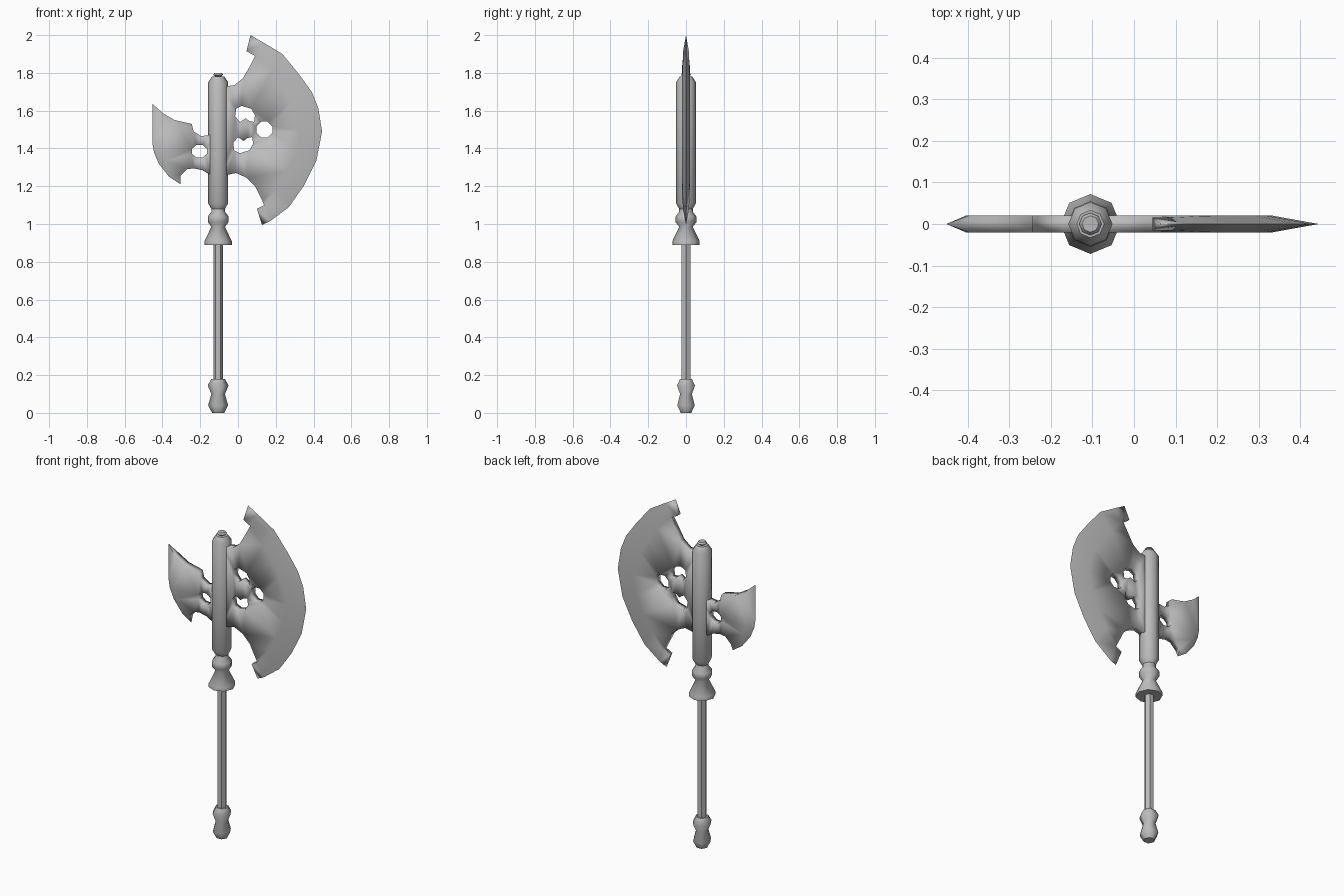
import bpy, bmesh, math
from mathutils import Vector
from mathutils.geometry import delaunay_2d_cdt, intersect_point_line

if "Cube" in bpy.data.objects:
    bpy.data.objects.remove(bpy.data.objects["Cube"])

AXIS_X = -0.105   # the handle stands left of the centre line

steel = bpy.data.materials.new("steel_grey")
steel.use_nodes = True
steel.diffuse_color = (0.5, 0.5, 0.5, 1)
steel.node_tree.nodes["Principled BSDF"].inputs["Base Color"].default_value = (0.5, 0.5, 0.5, 1)


def add_object(name, bm, smooth_angle):
    bmesh.ops.recalc_face_normals(bm, faces=bm.faces)
    mesh = bpy.data.meshes.new(name)
    bm.to_mesh(mesh)
    bm.free()
    mesh.materials.append(steel)
    obj = bpy.data.objects.new(name, mesh)
    bpy.context.collection.objects.link(obj)
    bpy.ops.object.select_all(action="DESELECT")
    obj.select_set(True)
    bpy.context.view_layer.objects.active = obj
    bpy.ops.object.shade_smooth_by_angle(angle=math.radians(smooth_angle))
    return obj


def lathe(name, profile, sides, smooth_angle):
    """Turn (radius, height) pairs about the handle axis and cap both ends."""
    bm = bmesh.new()
    rings = []
    for radius, z in profile:
        angles = [math.tau * i / sides for i in range(sides)]
        rings.append([bm.verts.new((AXIS_X + radius * math.cos(a), radius * math.sin(a), z))
                      for a in angles])
    for low, high in zip(rings, rings[1:]):
        for i in range(sides):
            j = (i + 1) % sides
            bm.faces.new((low[i], low[j], high[j], high[i]))
    bm.faces.new(rings[0])
    bm.faces.new(rings[-1])
    return add_object(name, bm, smooth_angle)


def inside(point, loops):
    """Even-odd test against the outline and its holes."""
    hit = False
    for loop in loops:
        for a, b in zip(loop, loop[1:] + loop[:1]):
            if (a.y > point.y) != (b.y > point.y):
                if point.x < a.x + (b.x - a.x) * (point.y - a.y) / (b.y - a.y):
                    hit = not hit
    return hit


def edge_distance(point, line):
    best = math.inf
    for a, b in zip(line, line[1:]):
        near, t = intersect_point_line(point, a, b)
        near = a.lerp(b, min(1, max(0, t)))
        best = min(best, (point - near).length)
    return best


def ring_hole(x, z, rx, rz, sides=8):
    angles = [math.tau * (i + 0.5) / sides for i in range(sides)]
    return [(x + rx * math.cos(a), z + rz * math.sin(a)) for a in angles]


def blade(name, cutting_edge, back_edge, holes, hub, ramp, half=0.021):
    """Plate with holes whose thickness falls to nothing along the cutting edge."""
    cutting = [Vector(p) for p in cutting_edge]
    loops = [cutting + [Vector(p) for p in back_edge]]
    loops += [[Vector(p) for p in hole] for hole in holes]
    points, edges = [], []
    for loop in loops:
        start, count = len(points), len(loop)
        points += loop
        edges += [(start + i, start + (i + 1) % count) for i in range(count)]
    # ridge where the bevel meets the flat of the plate
    for p in cutting[2:-2]:
        points.append(p + (Vector(hub) - p).normalized() * ramp)
    flat, _, tris, *_ = delaunay_2d_cdt(points, edges, [], 0, 1e-5)

    bm = bmesh.new()
    sides = []
    for sign in (-1, 1):
        sides.append([bm.verts.new((p.x, sign * half * min(1, edge_distance(p, cutting) / ramp), p.y))
                      for p in flat])
    front, back = sides
    uses = {}
    for tri in tris:
        middle = sum((flat[i] for i in tri), Vector((0, 0))) / len(tri)
        if not inside(middle, loops):
            continue
        for side in sides:
            bm.faces.new([side[i] for i in tri])
        for i, j in zip(tri, tri[1:] + tri[:1]):
            uses.setdefault(frozenset((i, j)), []).append((i, j))
    # walls round the holes and the back edge
    for pair in uses.values():
        if len(pair) == 1:
            i, j = pair[0]
            bm.faces.new((front[i], front[j], back[j], back[i]))
    bmesh.ops.remove_doubles(bm, verts=bm.verts, dist=1e-4)
    bmesh.ops.delete(bm, geom=[v for v in bm.verts if not v.link_faces], context="VERTS")
    return add_object(name, bm, 100)


# Handle: six-sided pommel and shaft
lathe("pommel", [(.032, 0), (.053, .04), (.036, .1), (.055, .145), (.036, .18)], 6, 62)
lathe("shaft", [(.026, .15), (.026, .95)], 6, 30)

# Head socket: eight-sided collar, tube and finial
lathe("collar", [(.072, .89), (.072, .91), (.036, .985), (.055, 1.01),
                 (.055, 1.04), (.036, 1.065), (.036, 1.09)], 8, 62)
lathe("socket", [(.036, 1.08), (.053, 1.11), (.053, 1.75), (.033, 1.78)], 8, 50)
lathe("finial", [(.014, 1.77), (.014, 1.78), (.027, 1.79), (.02, 1.8)], 8, 50)

# Large blade with two mirrored holes and a round one
upper_hole = [(-.01, 1.61), (.02, 1.625), (.07, 1.61), (.09, 1.575), (.085, 1.54),
              (.06, 1.545), (.04, 1.56), (.01, 1.54), (-.015, 1.57)]
lower_hole = [(x - .01, 3 - z) for x, z in upper_hole]
blade("large_blade",
      [(.066, 2), (.135, 1.96), (.235, 1.9), (.325, 1.79), (.39, 1.7), (.425, 1.615),
       (.445, 1.49), (.415, 1.335), (.35, 1.205), (.27, 1.09), (.17, 1.015), (.127, .995)],
      [(.1, 1.08), (.138, 1.1), (.13, 1.12), (.09, 1.2), (.045, 1.245), (-.01, 1.27),
       (-.055, 1.26), (-.09, 1.26), (-.09, 1.73), (-.055, 1.73), (-.02, 1.735),
       (.025, 1.77), (.06, 1.83), (.09, 1.89), (.045, 1.915)],
      [upper_hole, lower_hole, ring_hole(.14, 1.5, .045, .045)],
      hub=(0, 1.5), ramp=.115)

# Small rear blade with one hole
blade("small_blade",
      [(-.452, 1.635), (-.452, 1.42), (-.445, 1.38), (-.42, 1.32), (-.365, 1.25), (-.305, 1.21)],
      [(-.305, 1.255), (-.27, 1.29), (-.235, 1.295), (-.19, 1.285), (-.155, 1.265),
       (-.12, 1.265), (-.12, 1.47), (-.16, 1.47), (-.195, 1.465), (-.235, 1.49),
       (-.245, 1.53), (-.335, 1.55), (-.395, 1.585)],
      [ring_hole(-.204, 1.385, .042, .036)],
      hub=(-.2, 1.4), ramp=.04)
